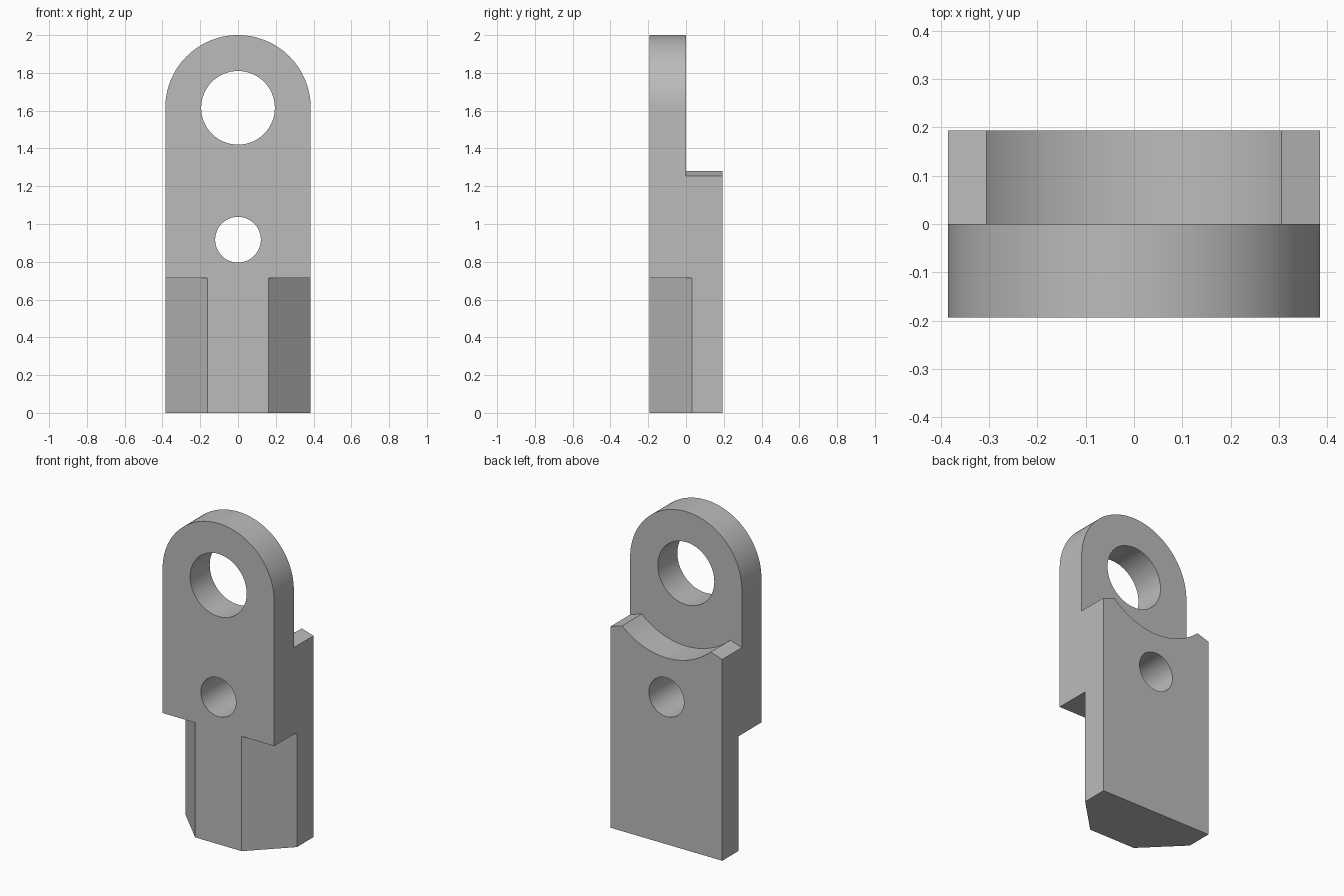
import bpy
import bmesh
from math import sin, cos, pi, atan2, hypot
from mathutils import Vector

cube = bpy.data.objects.get("Cube")
if cube:
    bpy.data.objects.remove(cube, do_unlink=True)

HALF_W, HALF_D = 0.385, 0.193
EYE_Z = 2 - HALF_W

grey = bpy.data.materials.new("plain grey")
grey.use_nodes = True
colour = (0.5, 0.5, 0.5, 1)
grey.diffuse_color = colour
grey.node_tree.nodes["Principled BSDF"].inputs["Base Color"].default_value = colour


def arc(z, r, start, end, steps):
    """Points on an arc centred on x = 0 at height z."""
    angles = [start + (end - start) * i / steps for i in range(steps + 1)]
    return [(r * cos(a), z + r * sin(a)) for a in angles]


def prism(name, points, low, high, axis="Y"):
    """Extrude a closed outline along Y (x, z points) or Z (x, y points)."""
    place = (lambda p, d: (p[0], d, p[1])) if axis == "Y" else (lambda p, d: (p[0], p[1], d))
    bm = bmesh.new()
    face = bm.faces.new([bm.verts.new(place(p, low)) for p in points])
    moved = bmesh.ops.extrude_face_region(bm, geom=[face])["geom"]
    shift = Vector(place((0, 0), high - low))
    bmesh.ops.translate(bm, vec=shift, verts=[v for v in moved if isinstance(v, bmesh.types.BMVert)])
    bmesh.ops.recalc_face_normals(bm, faces=bm.faces)
    mesh = bpy.data.meshes.new(name)
    bm.to_mesh(mesh)
    bm.free()
    mesh.materials.append(grey)
    obj = bpy.data.objects.new(name, mesh)
    bpy.context.collection.objects.link(obj)
    return obj


# Round-topped body
outline = [(-HALF_W, 0), (HALF_W, 0)] + arc(EYE_Z, HALF_W, 0, pi, 64)
body = prism("link_body", outline, -HALF_D, HALF_D)

# Through holes
cutters = [
    prism("eye_hole_cutter", arc(EYE_Z, 0.195, 0, 2 * pi, 64)[:-1], -1, 1),
    prism("pin_hole_cutter", arc(0.917, 0.121, 0, 2 * pi, 48)[:-1], -1, 1),
]

# Rear recess with a curved floor between sloping shoulders
lip_x, lip_z = 0.305, 1.28
a = atan2(lip_z - EYE_Z, lip_x)
floor = arc(EYE_Z, hypot(lip_x, lip_z - EYE_Z), -pi - a, a, 40)
recess = [(-0.5, 2.2), (-0.5, 1.219)] + floor + [(0.5, 1.219), (0.5, 2.2)]
cutters.append(prism("recess_cutter", recess, 0, 1))

# Bevelled front corners of the lower shank
for side, s in (("left", 1), ("right", -1)):
    corner = [(s * 0.06, -0.293), (s * 0.485, 0.13), (s * 0.6, -0.293)]
    cutters.append(prism(side + "_bevel_cutter", corner, -0.2, 0.715, "Z"))

# Cut the body, then remove the helpers
for cutter in cutters:
    cutter.hide_render = True
    mod = body.modifiers.new(cutter.name, "BOOLEAN")
    mod.operation = "DIFFERENCE"
    mod.solver = "EXACT"
    mod.object = cutter
bpy.context.view_layer.update()
result = bpy.data.meshes.new_from_object(body.evaluated_get(bpy.context.evaluated_depsgraph_get()))
body.modifiers.clear()
body.data = result
for cutter in cutters:
    bpy.data.objects.remove(cutter, do_unlink=True)

bpy.ops.object.select_all(action="DESELECT")
body.select_set(True)
bpy.context.view_layer.objects.active = body
bpy.ops.object.shade_smooth_by_angle(angle=pi / 12)
